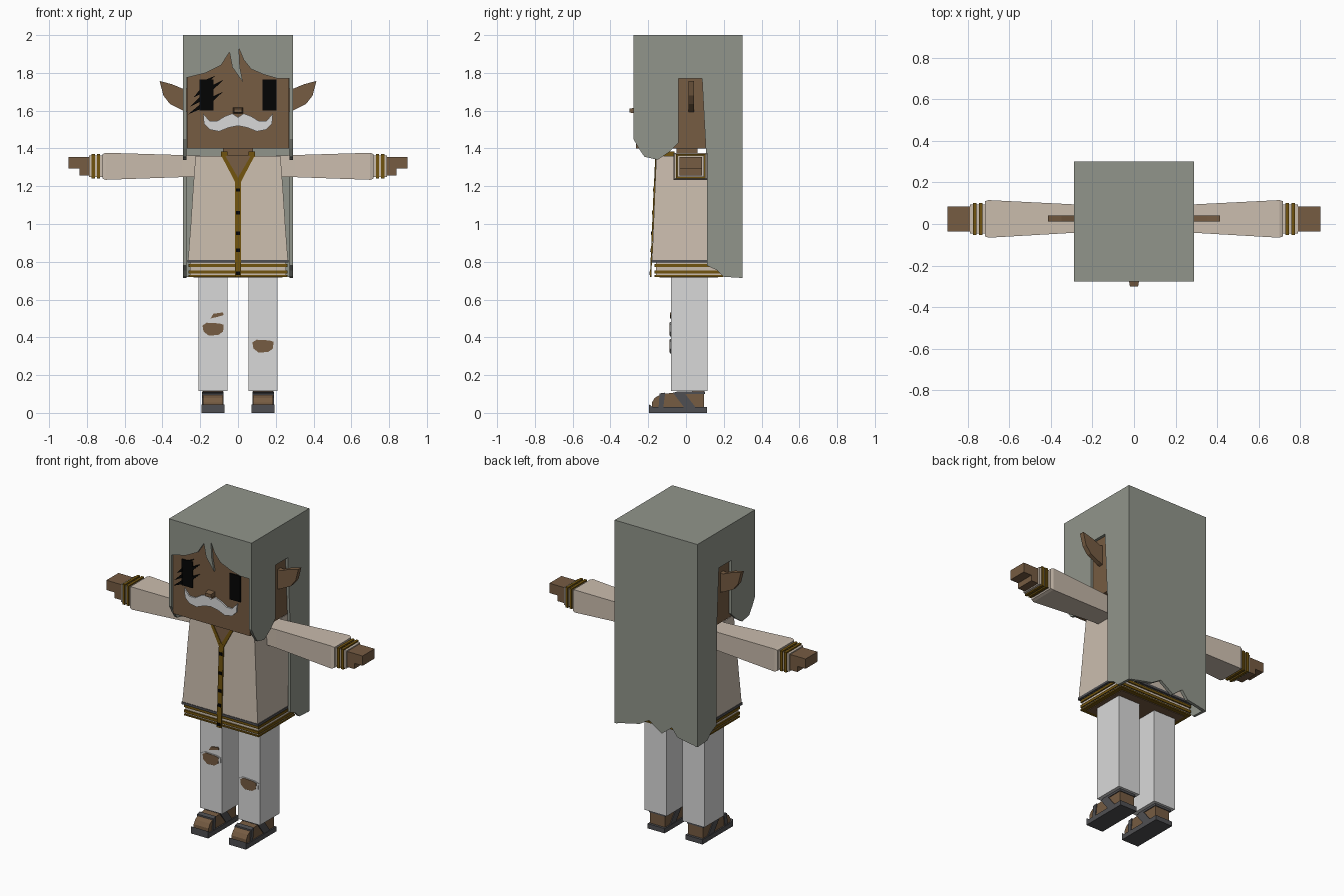
import bpy
import bmesh
from mathutils import Vector

default = bpy.data.objects.get("Cube")
if default:
    bpy.data.objects.remove(default, do_unlink=True)


def material(name, red, green, blue):
    """Flat colour from display (sRGB) values, stored as linear."""
    colour = [(c / 255) ** 2.2 for c in (red, green, blue)] + [1]
    mat = bpy.data.materials.new(name)
    mat.use_nodes = True
    mat.diffuse_color = colour
    shader = mat.node_tree.nodes["Principled BSDF"]
    shader.inputs["Base Color"].default_value = colour
    shader.inputs["Roughness"].default_value = 0.9
    return mat


HAIR = material("grey_hair", 144, 148, 138)
SKIN = material("brown_skin", 117, 92, 68)
CLOTH = material("cream_cloth", 201, 187, 172)
GOLD = material("dark_gold_trim", 112, 84, 22)
LIGHT = material("light_grey", 216, 216, 216)
DARK = material("charcoal", 80, 80, 83)
BLACK = material("black", 12, 12, 12)


def finish(bm, name, mat):
    bmesh.ops.recalc_face_normals(bm, faces=bm.faces)
    mesh = bpy.data.meshes.new(name)
    bm.to_mesh(mesh)
    bm.free()
    mesh.materials.append(mat)
    obj = bpy.data.objects.new(name, mesh)
    bpy.context.collection.objects.link(obj)
    return obj


def place(axis, depth, u, v):
    """Point at a depth along an axis; u and v are the other two axes in order."""
    return {"x": (depth, u, v), "y": (u, depth, v), "z": (u, v, depth)}[axis]


def prism(name, axis, start, end, outline, mat):
    """Extrude a flat outline along an axis."""
    bm = bmesh.new()
    face = bm.faces.new([bm.verts.new(place(axis, start, u, v)) for u, v in outline])
    extruded = bmesh.ops.extrude_face_region(bm, geom=[face], use_keep_orig=True)
    moved = [item for item in extruded["geom"] if isinstance(item, bmesh.types.BMVert)]
    bmesh.ops.translate(bm, verts=moved, vec=Vector(place(axis, end - start, 0, 0)))
    return finish(bm, name, mat)


def loft(name, axis, rings, mat):
    """Skin rectangular rings given as (depth, u_min, u_max, v_min, v_max)."""
    bm = bmesh.new()
    loops = []
    for depth, ua, ub, va, vb in rings:
        corners = [(ua, va), (ub, va), (ub, vb), (ua, vb)]
        loops.append([bm.verts.new(place(axis, depth, u, v)) for u, v in corners])
    for low, high in zip(loops, loops[1:]):
        for i in range(4):
            j = (i + 1) % 4
            bm.faces.new((low[i], low[j], high[j], high[i]))
    bm.faces.new(loops[0])
    bm.faces.new(loops[-1])
    return finish(bm, name, mat)


def box(name, x, y, z, mat):
    return loft(name, "z", [(depth, *x, *y) for depth in z], mat)


def mirrored(outline):
    """Complete a half outline, drawn from the centre line, across x = 0."""
    return outline + [(-u, v) for u, v in reversed(outline) if u]


def on_chest(name, outline, thickness, mat):
    """Thin plate lying on the sloping chest."""
    plate = prism(name, "y", 0, -thickness, outline, mat)
    for vert in plate.data.vertices:
        vert.co.y -= 0.157 + (1.36 - vert.co.z) * 0.042
    return plate


# Head and neck
box("head", (-.27, .27), (-.265, .28), (1.4, 1.98), SKIN)
box("neck", (-.08, .08), (-.05, .06), (1.3, 1.42), SKIN)
loft("nose", "y", [(-.26, -.026, .026, 1.585, 1.618),
                   (-.3, -.02, .02, 1.59, 1.61)], SKIN)

# Moustache
prism("moustache", "y", -.26, -.274, mirrored([
    (0, 1.565), (.03, 1.585), (.07, 1.57), (.11, 1.545), (.15, 1.545), (.185, 1.585),
    (.18, 1.53), (.15, 1.5), (.1, 1.49), (.05, 1.51), (0, 1.52)]), LIGHT)

# Eyes, with lashes on the right one
for side, label in ((1, "left"), (-1, "right")):
    box(label + "_eye", sorted((side * .13, side * .205)), (-.272, -.26),
        (1.6, 1.765), BLACK)
for base, tip in (((-.2, 1.62), (-.265, 1.58)), ((-.2, 1.66), (-.255, 1.62)),
                  ((-.2, 1.7), (-.235, 1.67)), ((-.17, 1.75), (-.12, 1.785)),
                  ((-.135, 1.72), (-.075, 1.765)), ((-.135, 1.66), (-.08, 1.7))):
    x, z = base
    prism("right_eyelash", "y", -.26, -.274, [(x, z - .012), (x, z + .014), tip], BLACK)

# Hair: crown, fringe, ragged back and side curtains with ear openings
box("hair_crown", (-.29, .29), (-.278, .3), (1.98, 2), HAIR)
prism("hair_fringe", "y", -.278, -.262, [
    (.29, 2), (-.29, 2), (-.29, 1.77), (-.17, 1.8), (-.09, 1.84), (-.045, 1.91),
    (-.03, 1.83), (.026, 1.75), (.01, 1.83), (.005, 1.93), (.03, 1.87), (.07, 1.82),
    (.14, 1.79), (.21, 1.77), (.29, 1.77)], HAIR)
prism("hair_back", "y", .28, .3, [
    (.29, 2), (-.29, 2), (-.29, .715), (-.15, .74), (-.11, .79), (-.04, .735),
    (.05, .795), (.115, .755), (.29, .715)], HAIR)
for side, label in ((1, "left"), (-1, "right")):
    prism(label + "_hair_side", "x", side * .273, side * .29, [
        (-.278, 2), (.3, 2), (.3, .715), (.2, .72), (.165, .755), (.11, .78),
        (.11, 1.3), (.085, 1.77), (-.04, 1.77), (-.04, 1.43), (-.09, 1.38),
        (-.15, 1.34), (-.22, 1.356), (-.25, 1.4), (-.278, 1.45)], HAIR)
    # Pointed ear
    prism(label + "_ear", "y", .012, .042, [
        (side * x, z) for x, z in ((.26, 1.72), (.29, 1.715), (.35, 1.74), (.415, 1.757),
                                   (.395, 1.68), (.36, 1.635), (.29, 1.6), (.26, 1.59))], SKIN)

# Tunic with a striped hem
loft("tunic", "z", [(.8, -.265, .265, -.18, .2), (1, -.25, .25, -.172, .19),
                    (1.2, -.237, .237, -.164, .185), (1.36, -.225, .225, -.157, .18)], CLOTH)
box("belt", (-.268, .268), (-.183, .203), (.795, .81), DARK)
box("hem", (-.255, .255), (-.16, .19), (.725, .8), CLOTH)
for low, high in ((.772, .788), (.738, .755), (.72, .729)):
    box("hem_stripe", (-.262, .262), (-.167, .197), (low, high), GOLD)
box("tunic_underside", (-.235, .235), (-.14, .17), (.716, .72), SKIN)

# Open collar, front trim and buttons
on_chest("chest_opening", [(-.08, 1.365), (.08, 1.365), (0, 1.24)], .003, SKIN)
box("collar_opening", (-.06, .06), (-.155, .06), (1.35, 1.364), SKIN)
for side, label in ((1, "left"), (-1, "right")):
    on_chest(label + "_collar_trim", [(side * x, z) for x, z in (
        (.09, 1.365), (.07, 1.365), (0, 1.245), (0, 1.22), (.014, 1.22))], .006, GOLD)
    box(label + "_collar", sorted((side * .055, side * .09)), (-.16, -.06),
        (1.355, 1.383), GOLD)
on_chest("front_trim", [(-.016, 1.24), (.016, 1.24), (.016, .72), (-.016, .72)], .007, GOLD)
for z in (.74, .86, .95, 1.06, 1.18):
    on_chest("button", [(-.011, z - .009), (.011, z - .009), (.011, z + .009),
                        (-.011, z + .009)], .011, BLACK)

for side, label in ((1, "left"), (-1, "right")):
    # Sleeve, striped cuff and hand
    loft(label + "_sleeve", "x", [(side * x, *ring) for x, *ring in (
        (.2, -.04, .09, 1.25, 1.362), (.3, -.043, .095, 1.248, 1.365),
        (.7, -.066, .115, 1.234, 1.377), (.717, -.06, .11, 1.24, 1.37))], CLOTH)
    box(label + "_cuff", sorted((side * .7, side * .79)), (-.045, .095), (1.25, 1.362), CLOTH)
    for start in (.73, .758):
        box(label + "_cuff_stripe", sorted((side * start, side * (start + .017))),
            (-.052, .102), (1.242, 1.37), GOLD)
    prism(label + "_hand", "y", -.035, .085, [(side * x, z) for x, z in (
        (.78, 1.355), (.898, 1.355), (.898, 1.293), (.84, 1.293), (.84, 1.257),
        (.78, 1.257))], SKIN)

    # Trouser leg
    box(label + "_leg", sorted((side * .055, side * .21)), (-.08, .115), (.115, .74), LIGHT)

    # Foot and sandal
    def across(part, half_width, outline, mat):
        middle = side * .1325
        prism(label + part, "x", middle - half_width, middle + half_width, outline, mat)

    across("_foot", .052, [(.095, .03), (.095, .12), (-.08, .105), (-.13, .1),
                           (-.165, .08), (-.18, .055), (-.18, .03)], SKIN)
    across("_sole", .06, [(.11, 0), (.11, .03), (-.175, .03), (-.195, .045), (-.195, 0)], DARK)
    across("_strap", .057, [(-.07, .108), (-.015, .114), (.05, .03), (-.01, .03)], DARK)
    across("_toe_strap", .057, [(-.145, .03), (-.12, .03), (-.11, .107), (-.14, .103)], DARK)
    across("_ankle_strap", .057, [(-.05, .1), (.1, .1), (.1, .114), (-.05, .114)], DARK)

# Torn knees: a loose flap of cloth behind each patch of bare skin
for label, x, z in (("right", -.132, .445), ("left", .132, .355)):
    for part, wide, tall, depth, mat in (("_knee_flap", .07, .04, .084, LIGHT),
                                         ("_bare_knee", .056, .036, .087, SKIN)):
        prism(label + part, "y", -.08, -depth, [
            (x + wide * u, z + tall * v) for u, v in (
                (-1, .5), (-.6, .9), (.6, .8), (1, .6), (.95, -.4),
                (.5, -.9), (-.4, -1), (-.9, -.4))], mat)
prism("right_small_tear", "y", -.08, -.086, [
    (-.145, .5), (-.13, .525), (-.08, .532), (-.075, .518), (-.11, .508)], SKIN)
